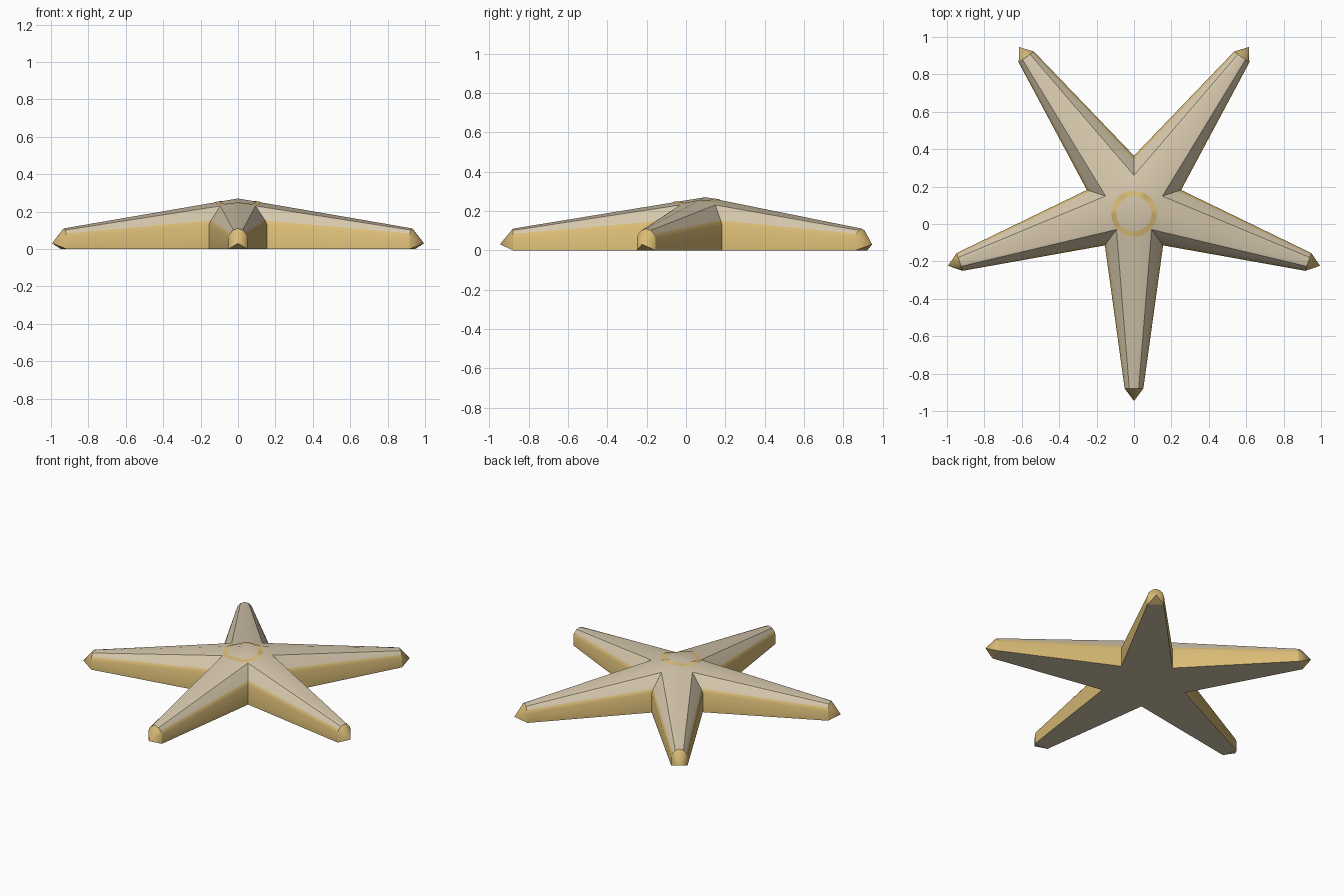
import bpy, bmesh, math
from mathutils import Vector
from mathutils.bvhtree import BVHTree

if "Cube" in bpy.data.objects:
    bpy.data.objects.remove(bpy.data.objects["Cube"])

CY = 0.10            # y of the star's centre
STEP = math.radians(72)


def material(name, rgb):
    m = bpy.data.materials.new(name)
    m.diffuse_color = (*rgb, 1)
    m.use_nodes = True
    m.node_tree.nodes["Principled BSDF"].inputs["Base Color"].default_value = m.diffuse_color
    return m


beige = material("sand beige", (0.68, 0.58, 0.42))
yellow = material("ochre yellow", (0.70, 0.50, 0.18))

bm = bmesh.new()
group = bm.faces.layers.int.new("group")


def face(verts, grp, mat):
    f = bm.faces.new(verts)
    f[group] = grp
    f.material_index = mat
    f.smooth = True


def point(angle, along, across, z):
    # angle is the direction of the arm, along and across are in its frame
    c, s = math.cos(angle), math.sin(angle)
    return bm.verts.new((along * c - across * s, CY + along * s + across * c, z))


# profile columns from the floor to the upper edge
valley_profile = [(0.265, 0), (0.265, 0.13), (0.247, 0.152), (0.16, 0.23)]
end_profile = [(0.05, 0), (0.05, 0.06), (0.042, 0.083), (0.025, 0.101)]

apex = bm.verts.new((0, CY, 0.27))
base = bm.verts.new((0, CY, 0))
arms = [math.radians(-90) + STEP * k for k in range(5)]
valleys = [[point(a + STEP / 2, r, 0, z) for r, z in valley_profile] for a in arms]

for k, a in enumerate(arms):
    ridge_in = point(a, 0.129, 0, 0.249)
    ridge_out = point(a, 0.98, 0, 0.11)
    tip = point(a, 1.046, 0, 0.03)
    ends = []
    for side, valley in ((1, valleys[k]), (-1, valleys[k - 1])):
        end = [point(a, 0.98, side * w, z) for w, z in end_profile]
        ends.append(end)
        # side wall and bevel
        for i in range(3):
            face([valley[i], end[i], end[i + 1], valley[i + 1]],
                 10 + 3 * k + (side > 0), 1 if i < 2 else 0)
            face([end[i], tip, end[i + 1]], 40 + k, 1)
        # rounded top
        face([valley[3], end[3], ridge_out, ridge_in], 1, 0)
        face([apex, valley[3], ridge_in], 1, 0)
        face([end[3], tip, ridge_out], 40 + k, 1)
    # underside
    face([ends[0][0], ends[1][0], tip], 60 + k, 1)
    face([base, valleys[k - 1][0], ends[1][0], ends[0][0], valleys[k][0]], 2, 0)

bmesh.ops.recalc_face_normals(bm, faces=bm.faces[:])
# creases lie between the face groups
for e in bm.edges:
    e.smooth = len({f[group] for f in e.link_faces}) == 1
tree = BVHTree.FromBMesh(bm)


def add_object(name, mesh_bm, mats):
    me = bpy.data.meshes.new(name)
    mesh_bm.to_mesh(me)
    mesh_bm.free()
    for m in mats:
        me.materials.append(m)
    ob = bpy.data.objects.new(name, me)
    bpy.context.collection.objects.link(ob)
    return ob


add_object("star_body", bm, [beige, yellow])

# painted ring laid over the top
rb = bmesh.new()
N, radii = 60, (0.094, 0.108, 0.122)
rows = []
for r in radii:
    row = []
    for i in range(N):
        t = 2 * math.pi * i / N
        hit = tree.ray_cast(Vector((r * math.cos(t), 0.055 + r * math.sin(t), 1)),
                            Vector((0, 0, -1)))[0]
        row.append(rb.verts.new(hit + Vector((0, 0, 0.003))))
    rows.append(row)
for inner, outer in zip(rows, rows[1:]):
    for i in range(N):
        j = (i + 1) % N
        f = rb.faces.new([inner[i], outer[i], outer[j], inner[j]])
        f.smooth = True
add_object("top_ring", rb, [yellow])
